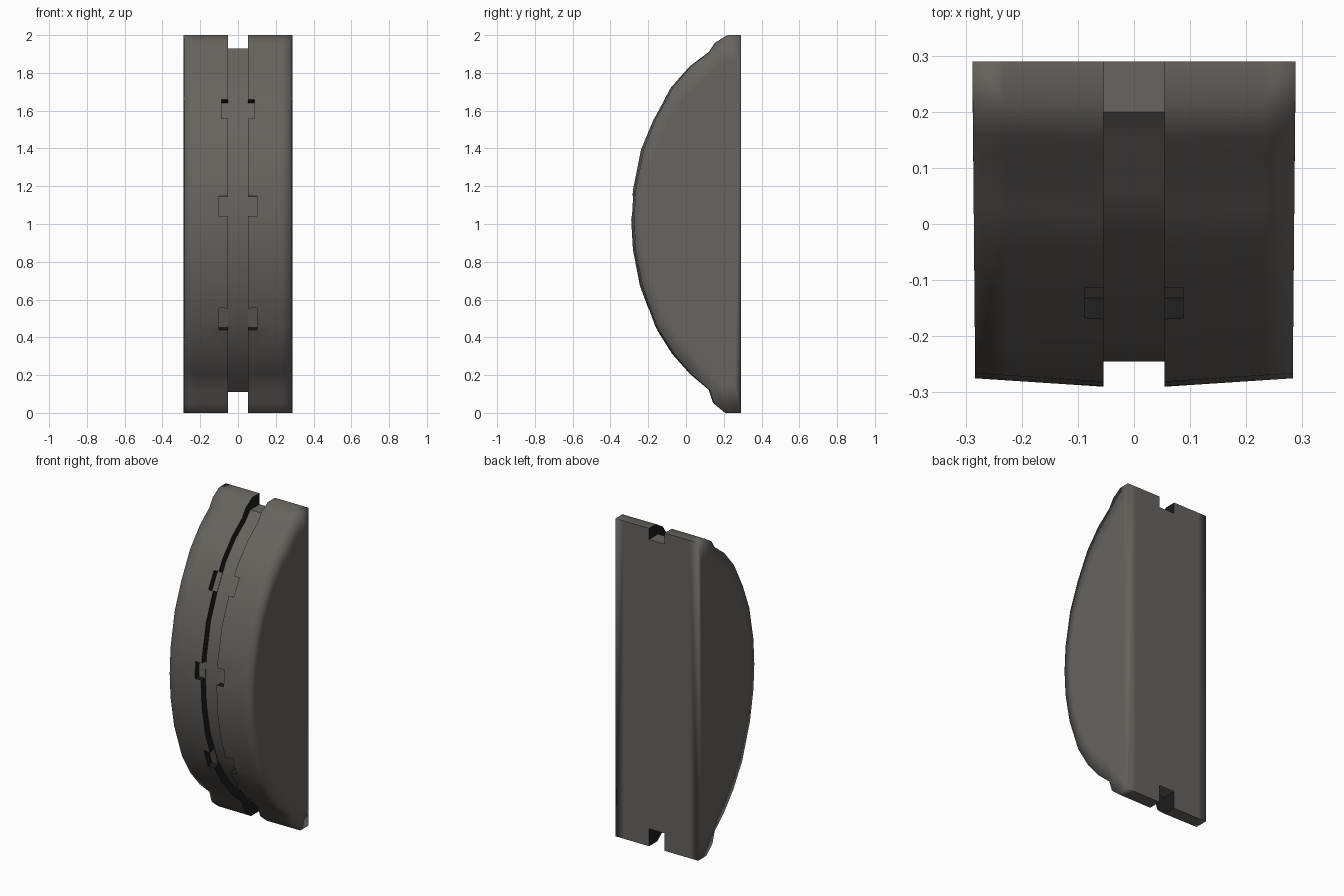
import bpy, bmesh, math
from mathutils import Vector

if "Cube" in bpy.data.objects:
    bpy.data.objects.remove(bpy.data.objects["Cube"])


def material(name, rgb):
    m = bpy.data.materials.new(name)
    m.diffuse_color = (*rgb, 1)
    m.use_nodes = True
    m.node_tree.nodes["Principled BSDF"].inputs["Base Color"].default_value = m.diffuse_color
    return m


GREY = material("dark warm grey", (0.135, 0.125, 0.115))
BLACK = material("groove black", (0.012, 0.012, 0.012))

# front curve of the half-disc as (y, z), bottom to top
ARC = [(0.12, 0.122), (0.02, 0.207), (-0.074, 0.313), (-0.164, 0.456),
       (-0.244, 0.673), (-0.281, 0.864), (-0.29, 1.02), (-0.281, 1.18),
       (-0.238, 1.394), (-0.17, 1.558), (-0.08, 1.722), (0.02, 1.835),
       (0.12, 1.91)]
SHELL = ([(0.29, 0), (0.207, 0), (0.143, 0.053)] + ARC +
         [(0.154, 1.96), (0.22, 2.0), (0.29, 2.0)])


def loft(name, sections):
    """Skin matching closed rings and cap both ends."""
    bm = bmesh.new()
    rings = [[bm.verts.new(p) for p in ring] for ring in sections]
    n = len(rings[0])
    for a, b in zip(rings, rings[1:]):
        for i in range(n):
            j = (i + 1) % n
            bm.faces.new((a[i], a[j], b[j], b[i]))
    bm.faces.new(rings[0])
    bm.faces.new(rings[-1])
    bmesh.ops.recalc_face_normals(bm, faces=bm.faces[:])
    me = bpy.data.meshes.new(name)
    bm.to_mesh(me)
    bm.free()
    ob = bpy.data.objects.new(name, me)
    bpy.context.collection.objects.link(ob)
    me.materials.append(GREY)
    me.materials.append(BLACK)
    return ob


def finish(ob, soft_rim):
    """Smooth shading; soft_rim keeps the outer rim rounded in shading."""
    ob.data.shade_smooth()
    bm = bmesh.new()
    bm.from_mesh(ob.data)
    for e in bm.edges:
        a, b = e.verts
        rim = soft_rim and abs(a.co.x) > 0.15 and abs(b.co.x) > 0.15 \
            and abs(a.co.x - b.co.x) < 0.04
        if len(e.link_faces) == 2 and e.calc_face_angle(0) > math.radians(35) and not rim:
            e.smooth = False
    bm.to_mesh(ob.data)
    bm.free()


def arc_frame(z):
    """Point on the front curve at height z, its outward normal and tangent."""
    for (y0, z0), (y1, z1) in zip(ARC, ARC[1:]):
        if z0 <= z <= z1:
            t = (z - z0) / (z1 - z0)
            d = Vector((0, y1 - y0, z1 - z0)).normalized()
            return Vector((0, y0 + t * (y1 - y0), z)), Vector((0, -d.z, d.y)), d


def notch_cutter(side, z, half_width, length):
    """Box sunk into the front curve; black walls, grey floor."""
    p, nrm, tan = arc_frame(z)
    p = p - nrm * 0.042
    s = length / 2

    def ring(x):
        return [p + Vector((side * x, 0, 0)) + tan * a + nrm * b
                for a, b in ((-s, 0), (s, 0), (s, 0.15), (-s, 0.15))]
    ob = loft("notch_cutter", [ring(0.03), ring(half_width)])
    for f in ob.data.polygons:
        f.material_index = 0 if f.normal.dot(nrm) < -0.9 else 1
    return ob


def section(side, x, shrink=1.0):
    """Shell outline at distance x, front edge falling back outwards."""
    pts = []
    k = (x - 0.054) / 0.234
    for y, z in SHELL:
        f = (0.29 - y) / 0.58
        pts.append((side * (x - 0.005 * f * k),
                    0.08 + (y + 0.015 * f * k - 0.08) * shrink,
                    1 + (z - 1) * shrink))
    return pts


# two side shells with notches along the groove
for side, label in ((1, "right"), (-1, "left")):
    shell = loft(label + "_shell", [section(side, 0.054), section(side, 0.23),
                                    section(side, 0.288), section(side, 0.288, 0.85)])
    for z, w, length in ((0.495, 0.1, 0.125), (1.095, 0.1, 0.105), (1.61, 0.088, 0.115)):
        cutter = notch_cutter(side, z, w, length)
        mod = shell.modifiers.new("notch", 'BOOLEAN')
        mod.operation = 'DIFFERENCE'
        mod.solver = 'EXACT'
        mod.object = cutter
        bpy.context.view_layer.objects.active = shell
        bpy.ops.object.modifier_apply(modifier=mod.name)
        bpy.data.objects.remove(cutter)
    # groove walls are black
    for f in shell.data.polygons:
        if abs(f.normal.x) > 0.9 and abs(f.center.x) < 0.15:
            f.material_index = 1
    finish(shell, True)

# recessed centre strip, following the curve 0.045 below the shells
strip = [(0.29, 0.11), (0.2, 0.11)]
for i, (y, z) in enumerate(ARC):
    a, b = ARC[max(i - 1, 0)], ARC[min(i + 1, len(ARC) - 1)]
    d = Vector((b[0] - a[0], b[1] - a[1])).normalized()
    strip.append((y + d.y * 0.045, z - d.x * 0.045))
strip += [(0.2, 1.93), (0.29, 1.93)]
core = loft("centre_strip", [[(x, y, z) for y, z in strip] for x in (-0.056, 0.056)])
finish(core, False)
